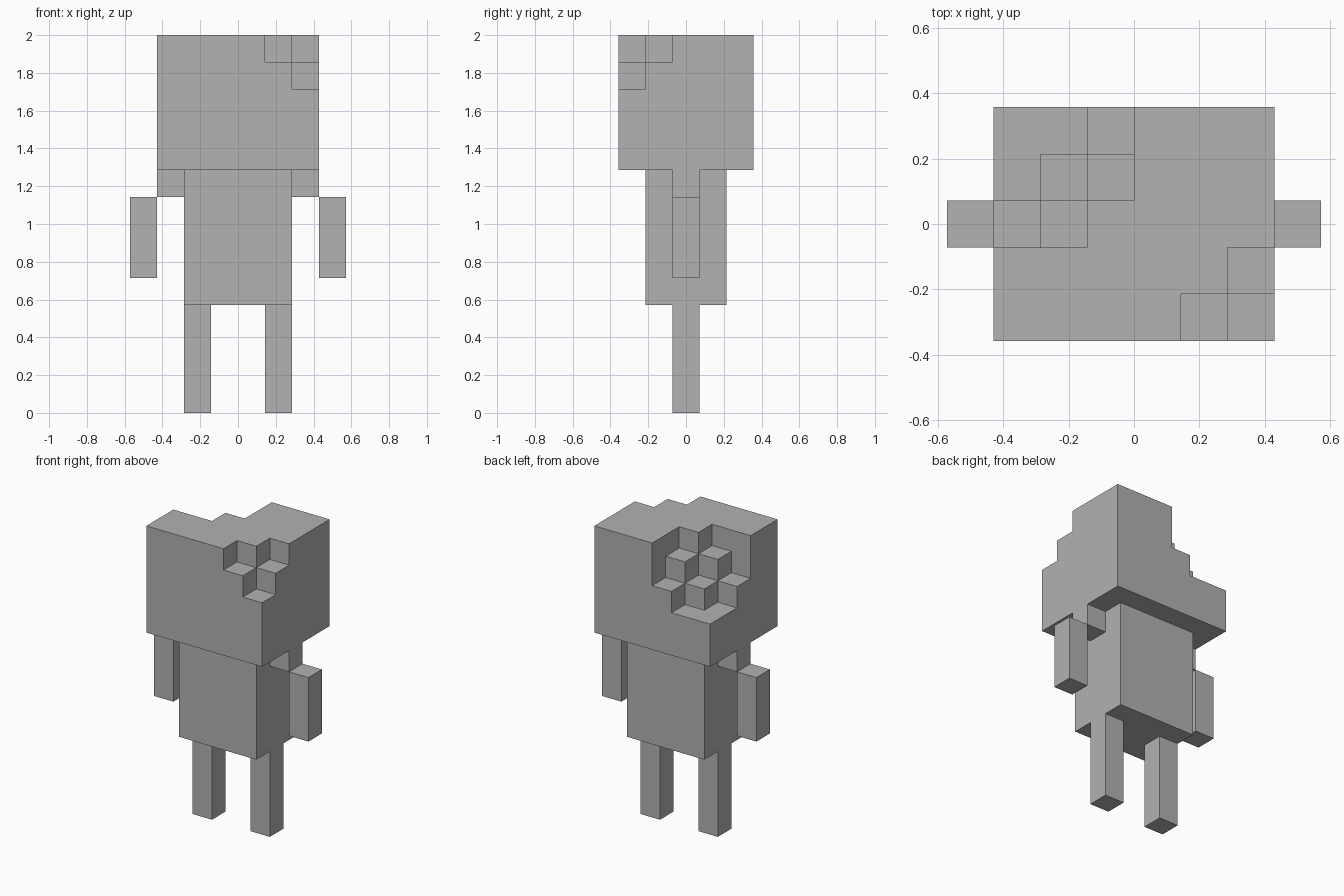
import bpy
import bmesh
import math
from mathutils import Vector

if "Cube" in bpy.data.objects:
    bpy.data.objects.remove(bpy.data.objects["Cube"], do_unlink=True)

U = 2 / 14  # edge of one block; the figure is fourteen blocks tall

grey = bpy.data.materials.new("plain_grey")
grey.use_nodes = True
grey.diffuse_color = (0.445, 0.445, 0.445, 1)
grey.node_tree.nodes["Principled BSDF"].inputs["Base Color"].default_value = grey.diffuse_color


def finish(name, bm):
    bmesh.ops.scale(bm, vec=(U, U, U), verts=bm.verts)
    bmesh.ops.recalc_face_normals(bm, faces=bm.faces)
    mesh = bpy.data.meshes.new(name)
    bm.to_mesh(mesh)
    bm.free()
    mesh.materials.append(grey)
    obj = bpy.data.objects.new(name, mesh)
    bpy.context.collection.objects.link(obj)
    return obj


def block(name, low, high):
    """Box between two corners given in blocks."""
    low, high = Vector(low), Vector(high)
    bm = bmesh.new()
    bmesh.ops.create_cube(bm, size=1)
    bmesh.ops.scale(bm, vec=high - low, verts=bm.verts)
    bmesh.ops.translate(bm, vec=(low + high) / 2, verts=bm.verts)
    return finish(name, bm)


def stepped_block(name, heights, origin):
    """Closed shell of columns; heights maps (column, row) to a block count."""
    bm = bmesh.new()
    origin = Vector(origin)

    def quad(*corners):
        bm.faces.new([bm.verts.new(origin + Vector(c)) for c in corners])

    for (i, j), h in heights.items():
        ring = [(i, j), (i + 1, j), (i + 1, j + 1), (i, j + 1)]
        quad(*[(x, y, h) for x, y in ring])
        quad(*[(x, y, 0) for x, y in reversed(ring)])
        # Walls wherever the neighbouring column is lower
        for k, (di, dj) in enumerate([(0, -1), (1, 0), (0, 1), (-1, 0)]):
            (ax, ay), (bx, by) = ring[k], ring[(k + 1) % 4]
            for z in range(heights.get((i + di, j + dj), 0), h):
                quad((ax, ay, z), (bx, by, z), (bx, by, z + 1), (ax, ay, z + 1))
    bmesh.ops.remove_doubles(bm, verts=bm.verts, dist=0.001)
    bmesh.ops.dissolve_limit(bm, angle_limit=math.radians(1),
                             verts=bm.verts, edges=bm.edges)
    return finish(name, bm)


# Head: six by five columns, with stepped notches at two opposite top corners
heights = {(i, j): 5 for i in range(6) for j in range(5)}
for i in range(3):
    for j in range(3):
        # Large notch, back right
        heights[i, 4 - j] = min(5, max(2, 1 + i + j))
        # Small notch, front left
        heights[5 - i, j] = min(5, 3 + i + j)
stepped_block("head", heights, (-3, -2.5, 9))

# Torso
block("torso", (-2, -1.5, 4), (2, 1.5, 9))

# Limbs, the same on both sides
for side, s in (("left", 1), ("right", -1)):
    for part, inner, outer, bottom, top in (
        ("shoulder", 2, 3, 8, 9),
        ("arm", 3, 4, 5, 8),
        ("leg", 1, 2, 0, 4),
    ):
        x0, x1 = sorted((s * inner, s * outer))
        block(f"{side}_{part}", (x0, -0.5, bottom), (x1, 0.5, top))
